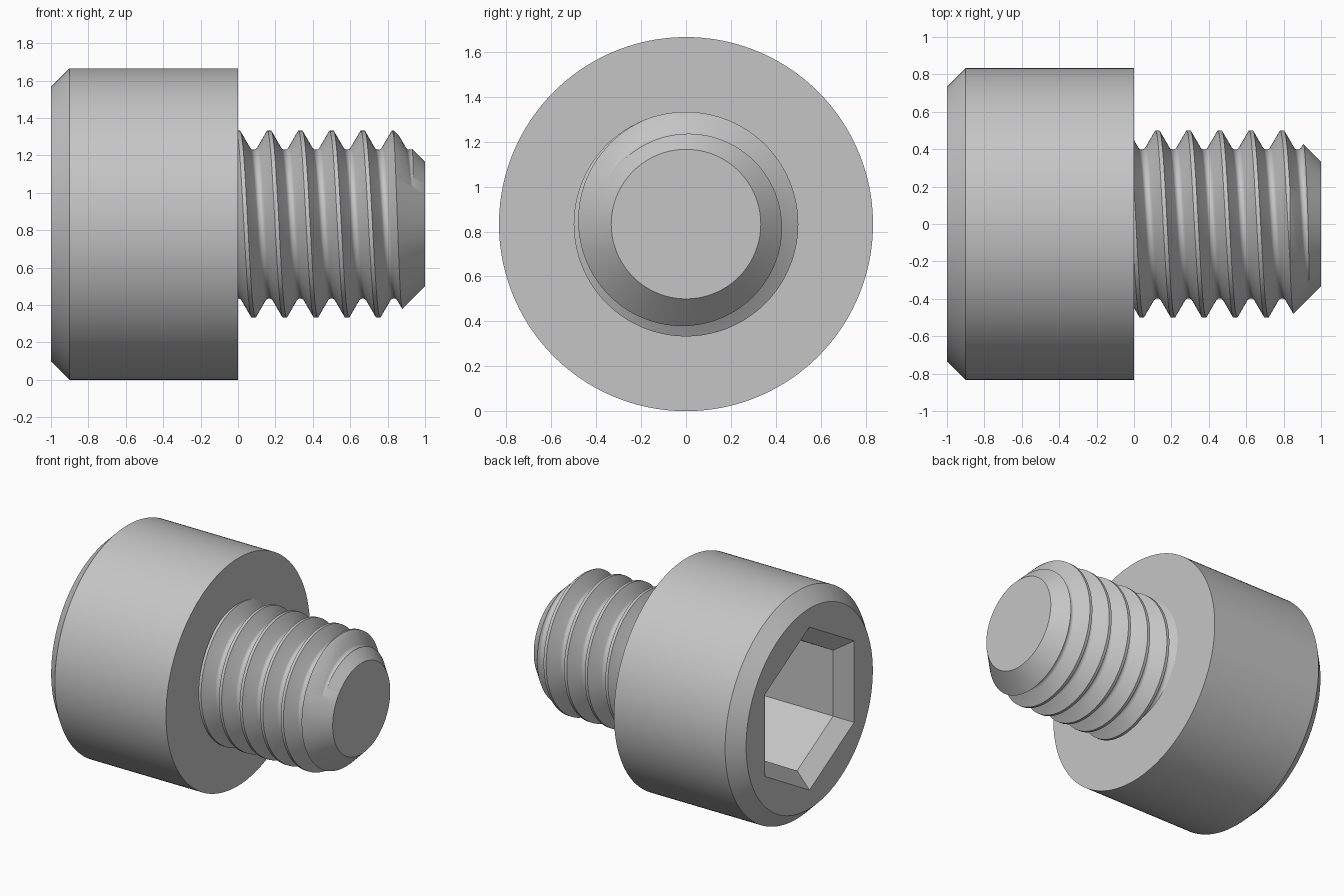
import bpy, bmesh
from math import sin, cos, pi, radians, sqrt

if "Cube" in bpy.data.objects:
    bpy.data.objects.remove(bpy.data.objects["Cube"])

HEAD_R = 0.833          # head radius, also the height of the axis
PITCH = 1 / 6           # thread pitch
MAJOR = 0.5             # thread crest radius

steel = bpy.data.materials.new("steel_grey")
steel.use_nodes = True
grey = (0.56, 0.56, 0.56, 1)
steel.diffuse_color = grey
steel.node_tree.nodes["Principled BSDF"].inputs["Base Color"].default_value = grey


def point(x, r, a):
    """Point at radius r around the screw axis, angle from the top."""
    return (x, -r * sin(a), HEAD_R + r * cos(a))


def finish(name, bm):
    bmesh.ops.recalc_face_normals(bm, faces=bm.faces)
    mesh = bpy.data.meshes.new(name)
    bm.to_mesh(mesh)
    bm.free()
    mesh.materials.append(steel)
    obj = bpy.data.objects.new(name, mesh)
    bpy.context.collection.objects.link(obj)
    return obj


def turned(name, profile, sides):
    """Closed solid turned around the x axis from (x, radius) pairs."""
    bm = bmesh.new()
    rings = [[bm.verts.new(point(x, r, 2 * pi * i / sides)) for i in range(sides)]
             for x, r in profile]
    for a, b in zip(rings, rings[1:]):
        for i in range(sides):
            j = (i + 1) % sides
            bm.faces.new((a[i], a[j], b[j], b[i]))
    bm.faces.new(rings[0])
    bm.faces.new(rings[-1])
    return finish(name, bm)


def cut(obj, cutter, operation):
    """Apply a boolean, drop the cutter and shade the result."""
    cutter.hide_render = True
    mod = obj.modifiers.new("cut", "BOOLEAN")
    mod.operation = operation
    mod.solver = "EXACT"
    mod.object = cutter
    bpy.ops.object.select_all(action="DESELECT")
    bpy.context.view_layer.objects.active = obj
    obj.select_set(True)
    bpy.ops.object.modifier_apply(modifier=mod.name)
    bpy.data.objects.remove(cutter)
    bpy.ops.object.shade_smooth_by_angle(angle=radians(30))


def helix(name, turns=10, start=-2, steps=128):
    """Threaded rod: flat crests, sixty degree flanks, rounded roots."""
    height = PITCH * sqrt(3) / 2
    root_r = height / 6
    root = MAJOR - height * 17 / 24
    tooth = [(-PITCH / 16, MAJOR), (PITCH / 16, MAJOR)]
    for k in range(9):
        a = radians(-60 + 15 * k)
        tooth.append((PITCH / 2 + root_r * sin(a), root + root_r * (1 - cos(a))))
    line = [(u + PITCH * (start + t), r) for t in range(turns) for u, r in tooth]
    bm = bmesh.new()
    cols = []
    for i in range(steps + 1):
        f = i / steps
        cols.append([bm.verts.new(point(u + PITCH * f, r, 2 * pi * f)) for u, r in line])
    for a, b in zip(cols, cols[1:]):
        for k in range(len(line) - 1):
            bm.faces.new((a[k], a[k + 1], b[k + 1], b[k]))
    bmesh.ops.remove_doubles(bm, verts=bm.verts, dist=1e-5)
    # square off and close both ends
    for x, side in ((-0.1, -1), (1.1, 1)):
        bmesh.ops.bisect_plane(bm, geom=bm.verts[:] + bm.edges[:] + bm.faces[:],
                               plane_co=(x, 0, 0), plane_no=(side, 0, 0),
                               clear_outer=True)
    bmesh.ops.holes_fill(bm, edges=[e for e in bm.edges if e.is_boundary], sides=0)
    return finish(name, bm)


# Cylindrical head with a bevelled rim and a bevelled hexagonal socket
head = turned("head", [(-1, HEAD_R - 0.1), (-0.9, HEAD_R), (0, HEAD_R)], 160)
corner = 2 / sqrt(3)
socket = turned("socket_cutter", [(-1.05, 0.567 * corner), (-0.9, 0.417 * corner),
                                  (-0.3, 0.417 * corner)], 6)
cut(head, socket, "DIFFERENCE")

# Threaded shank with a conical tip
shank = helix("threaded_shank")
blank = turned("tip_cutter", [(-0.04, 0.55), (0.783, 0.55), (1, 0.333)], 128)
cut(shank, blank, "INTERSECT")
